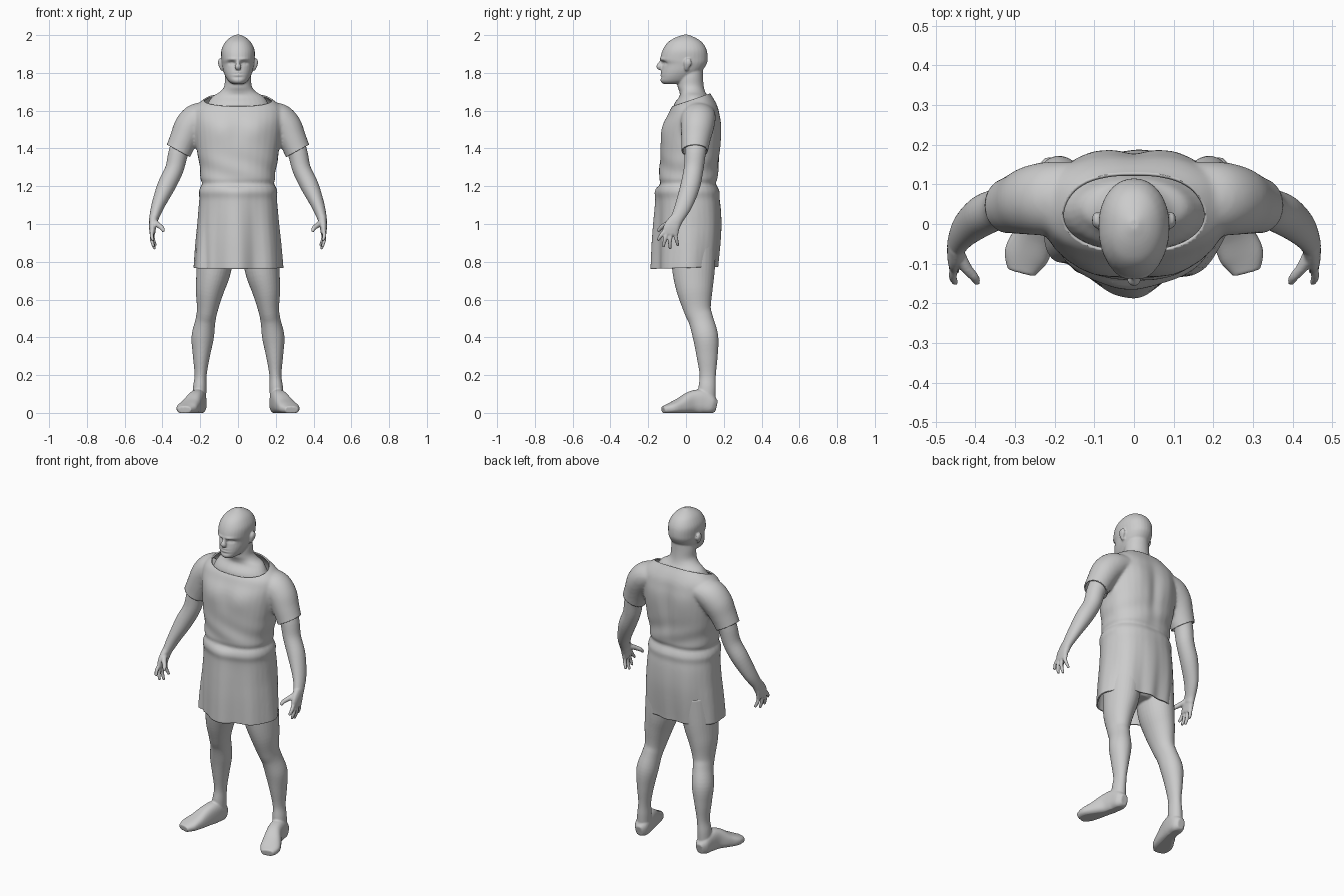
import bpy, bmesh, math
from mathutils import Vector

grey = bpy.data.materials.new("plain_grey")
grey.diffuse_color = (0.6, 0.6, 0.6, 1)
N = 32


def refine(rows, steps=5):
    """Catmull-Rom interpolation between rows of numbers."""
    out = []
    for i in range(len(rows) - 1):
        p0, p1, p2 = rows[max(i - 1, 0)], rows[i], rows[i + 1]
        p3 = rows[min(i + 2, len(rows) - 1)]
        for k in range(steps):
            t = k / steps
            out.append([0.5 * (2 * b + (c - a) * t + (2 * a - 5 * b + 4 * c - d) * t * t
                               + (3 * b - a - 3 * c + d) * t ** 3)
                        for a, b, c, d in zip(p0, p1, p2, p3)])
    return out + [list(rows[-1])]


def skin_rings(bm, rings):
    """Closed loft through rings of points."""
    loops = [[bm.verts.new(p) for p in r] for r in rings]
    faces = [bm.faces.new(loops[0]), bm.faces.new(loops[-1])]
    for a, b in zip(loops, loops[1:]):
        for i in range(N):
            j = (i + 1) % N
            faces.append(bm.faces.new((a[i], a[j], b[j], b[i])))
    bmesh.ops.recalc_face_normals(bm, faces=faces)


def oval(i, e):
    a = 2 * math.pi * i / N
    c, s = math.cos(a), math.sin(a)
    return math.copysign(abs(c) ** (2 / e), c), math.copysign(abs(s) ** (2 / e), s)


def stack(bm, rows, e=2.2):
    """Level rings: height, half width, front y, back y."""
    rings = []
    for z, rx, yf, yb in refine(rows):
        rings.append([(rx * oval(i, e)[0], (yf + yb) / 2 + (yb - yf) / 2 * oval(i, e)[1], z)
                      for i in range(N)])
    skin_rings(bm, rings)


def tube(bm, rows, side=1, up=(0, 1, 0), e=2.0):
    """Limb along a path: x, y, z, radius across, radius along up."""
    rows = refine(rows)
    pts = [Vector(r[:3]) for r in rows]
    rings = []
    for k, r in enumerate(rows):
        t = (pts[min(k + 1, len(pts) - 1)] - pts[max(k - 1, 0)]).normalized()
        u = Vector(up).cross(t).normalized()
        v = t.cross(u)
        ring = [pts[k] + u * r[3] * oval(i, e)[0] + v * r[4] * oval(i, e)[1] for i in range(N)]
        rings.append([(p.x * side, p.y, p.z) for p in ring])
    skin_rings(bm, rings)


def fuse(bm, voxel, passes):
    """Blend overlapping closed parts into one smooth skin."""
    me = bpy.data.meshes.new("blend")
    bm.to_mesh(me)
    bm.free()
    ob = bpy.data.objects.new("blend", me)
    bpy.context.collection.objects.link(ob)
    m = ob.modifiers.new("remesh", 'REMESH')
    m.mode, m.voxel_size = 'VOXEL', voxel
    m = ob.modifiers.new("smooth", 'SMOOTH')
    m.factor, m.iterations = 0.5, passes
    deps = bpy.context.evaluated_depsgraph_get()
    out = bmesh.new()
    out.from_mesh(bpy.data.meshes.new_from_object(ob.evaluated_get(deps)))
    bpy.data.objects.remove(ob)
    out.normal_update()
    return out


def finish(bm, name):
    me = bpy.data.meshes.new(name)
    bm.to_mesh(me)
    bm.free()
    me.materials.clear()
    me.materials.append(grey)
    for p in me.polygons:
        p.use_smooth = True
        p.material_index = 0
    ob = bpy.data.objects.new(name, me)
    bpy.context.collection.objects.link(ob)
    return ob


def bump(*terms):
    return math.exp(-sum((d / w) ** 2 for d, w in terms))


# ---- body: head, neck, limbs ----
b = bmesh.new()
stack(b, [(1.742, .03, -.12, -.03), (1.755, .05, -.134, .02), (1.78, .066, -.134, .05),
          (1.81, .078, -.13, .085), (1.845, .085, -.125, .108), (1.872, .088, -.136, .115),
          (1.92, .088, -.124, .11), (1.96, .07, -.098, .087), (1.985, .045, -.06, .052),
          (2.002, .012, -.015, .012)], 2.15)
stack(b, [(1.56, .2, -.07, .15), (1.63, .165, -.065, .13), (1.675, .135, -.035, .115),
          (1.70, .095, -.035, .102), (1.73, .073, -.045, .094), (1.78, .069, -.045, .09),
          (1.84, .06, -.04, .09)], 2)
# nose
tube(b, [(0, -.122, 1.868, .009, .012), (0, -.133, 1.85, .010, .014),
         (0, -.141, 1.833, .017, .016), (0, -.132, 1.82, .012, .01)])
# pelvis
stack(b, [(.8, .05, -.03, .1), (.84, .15, -.06, .13), (.95, .17, -.08, .14), (1.05, .15, -.07, .13)])
for s in (1, -1):
    # ear
    tube(b, [(.082, .003, 1.812, .006, .008), (.089, .004, 1.83, .01, .014),
             (.095, .01, 1.855, .011, .021), (.093, .012, 1.875, .007, .012)], s)
    # arm
    tube(b, [(.2, .07, 1.56, .07, .07), (.27, .06, 1.47, .06, .06), (.313, .05, 1.385, .053, .056),
             (.337, .04, 1.29, .049, .052), (.38, .022, 1.2, .048, .052), (.423, -.012, 1.1, .035, .045),
             (.445, -.047, 1.03, .025, .035), (.449, -.062, 1.0, .022, .036)], s)
    # palm
    tube(b, [(.446, -.05, 1.03, .023, .033), (.452, -.075, .985, .019, .042),
             (.453, -.085, .945, .014, .043)], s, e=2.4)
    # fingers and thumb
    for base, tip in (((.453, -.112, .965), (.449, -.15, .912)), ((.455, -.1, .955), (.446, -.12, .878)),
                      ((.455, -.08, .95), (.44, -.085, .866)), ((.452, -.058, .96), (.436, -.042, .885))):
        mid = [(p + q) / 2 + d for p, q, d in zip(base, tip, (.006, -.002, 0))]
        tube(b, [(*base, .011, .011), (*mid, .0105, .0105), (*tip, .0075, .0075)], s)
    tube(b, [(.445, -.07, 1.015, .014, .018), (.423, -.11, .995, .014, .014),
             (.402, -.135, .978, .012, .011), (.395, -.15, .96, .008, .008)], s)
    # leg
    tube(b, [(.11, .04, .92, .1, .12), (.128, .04, .76, .092, .113), (.149, .046, .65, .075, .096),
             (.162, .06, .55, .056, .073), (.172, .08, .49, .053, .066), (.187, .104, .4, .059, .067),
             (.194, .112, .3, .045, .056), (.198, .115, .2, .032, .043), (.203, .112, .13, .036, .046),
             (.206, .11, .05, .036, .045)], s)
    # foot
    tube(b, [(.205, .162, .035, .022, .03), (.206, .135, .042, .04, .048), (.212, .085, .058, .043, .064),
             (.225, .03, .055, .044, .06), (.25, -.03, .036, .053, .042), (.272, -.08, .024, .056, .029),
             (.284, -.122, .016, .036, .019)], s, (0, 0, 1), 2.6)
b = fuse(b, .0052, 3)
# eye sockets, mouth line, cheek hollows, flat soles
for v in b.verts:
    x, y, z = v.co
    if z > 1.74 and y < -.04:
        ax = abs(x)
        v.co.y += .014 * bump((ax - .034, .018), (z - 1.853, .010))
        v.co.y -= .006 * bump((ax - .034, .009), (z - 1.851, .006))
        v.co.y -= .006 * bump((ax - .03, .025), (z - 1.873, .007))
        v.co.y -= .006 * bump((x, .022), (z - 1.794, .011))
        v.co.y += .008 * bump((x, .024), (z - 1.795, .004))
        v.co.y += .005 * bump((x, .03), (z - 1.777, .007))
    v.co.z = max(z, 0)
finish(b, "body")

# ---- tunic: torso, skirt and sleeves ----
t = bmesh.new()
stack(t, [(.70, .238, -.15, .162), (.77, .236, -.15, .166), (.9, .226, -.15, .18), (1.0, .216, -.148, .186),
          (1.1, .208, -.146, .182), (1.19, .199, -.148, .168), (1.23, .196, -.143, .168),
          (1.32, .207, -.138, .174), (1.42, .222, -.134, .184), (1.52, .235, -.118, .184),
          (1.58, .24, -.094, .176), (1.62, .228, -.075, .168), (1.655, .19, -.04, .152),
          (1.69, .14, -.01, .13), (1.73, .1, .01, .11)], 2.35)
for s in (1, -1):
    tube(t, [(.15, .07, 1.585, .06, .085), (.21, .065, 1.56, .082, .092), (.255, .06, 1.515, .083, .088),
             (.288, .052, 1.45, .074, .078), (.315, .046, 1.387, .07, .07), (.345, .04, 1.32, .068, .068)], s)
t = fuse(t, .009, 6)
# chest, waist crease, hanging pleats and wrinkles
for v in t.verts:
    x, y, z = v.co
    n = v.normal.copy()
    ang = math.atan2(y, x)
    drop = min(max((1.2 - z) / .43, 0), 1)
    front, back = max(-n.y, 0), max(n.y, 0)
    amount = .012 * bump((abs(x) - .09, .07), (z - 1.5, .07)) * front
    amount += .007 * bump((z - 1.17, .025)) - .006 * bump((z - 1.215, .015))
    amount -= .010 * bump((x, .03), (z - 1.42, .16)) * back
    amount += .008 * bump((abs(x) - .1, .06), (z - 1.52, .1)) * back
    if abs(x) < .26:
        amount += .005 * drop * math.sin(9 * ang + 1)
        amount -= .012 * drop * bump((x + .175, .018)) * (y < 0)
        amount += .003 * bump((z - 1.28, .08)) * math.sin(45 * z + 20 * x)
    v.co += n * amount
    v.co.y -= .042 * math.sqrt(drop) * bump((x + .012, .06)) * front


def trim(point, normal, keep):
    """Cut away the cloth beyond a plane among chosen faces."""
    faces = [f for f in t.faces if keep(f.calc_center_median())]
    geom = set(faces)
    for f in faces:
        geom.update(f.verts)
        geom.update(f.edges)
    bmesh.ops.bisect_plane(t, geom=list(geom), plane_co=point, plane_no=normal, clear_outer=True)


# hem, neckline and cuffs
trim((0, 0, .768), (0, .03, -1), lambda c: c.z < .9)
trim((0, 0, 1.648), (0, -.34, 1), lambda c: c.z > 1.57 and abs(c.x) < .23)
for s in (1, -1):
    trim((s * .315, .046, 1.387), (s * .476, 0, -.88), lambda c: c.x * s > .235 and 1.2 < c.z < 1.5)
tunic = finish(t, "tunic")
m = tunic.modifiers.new("cloth_thickness", 'SOLIDIFY')
m.thickness, m.offset = .008, -1
